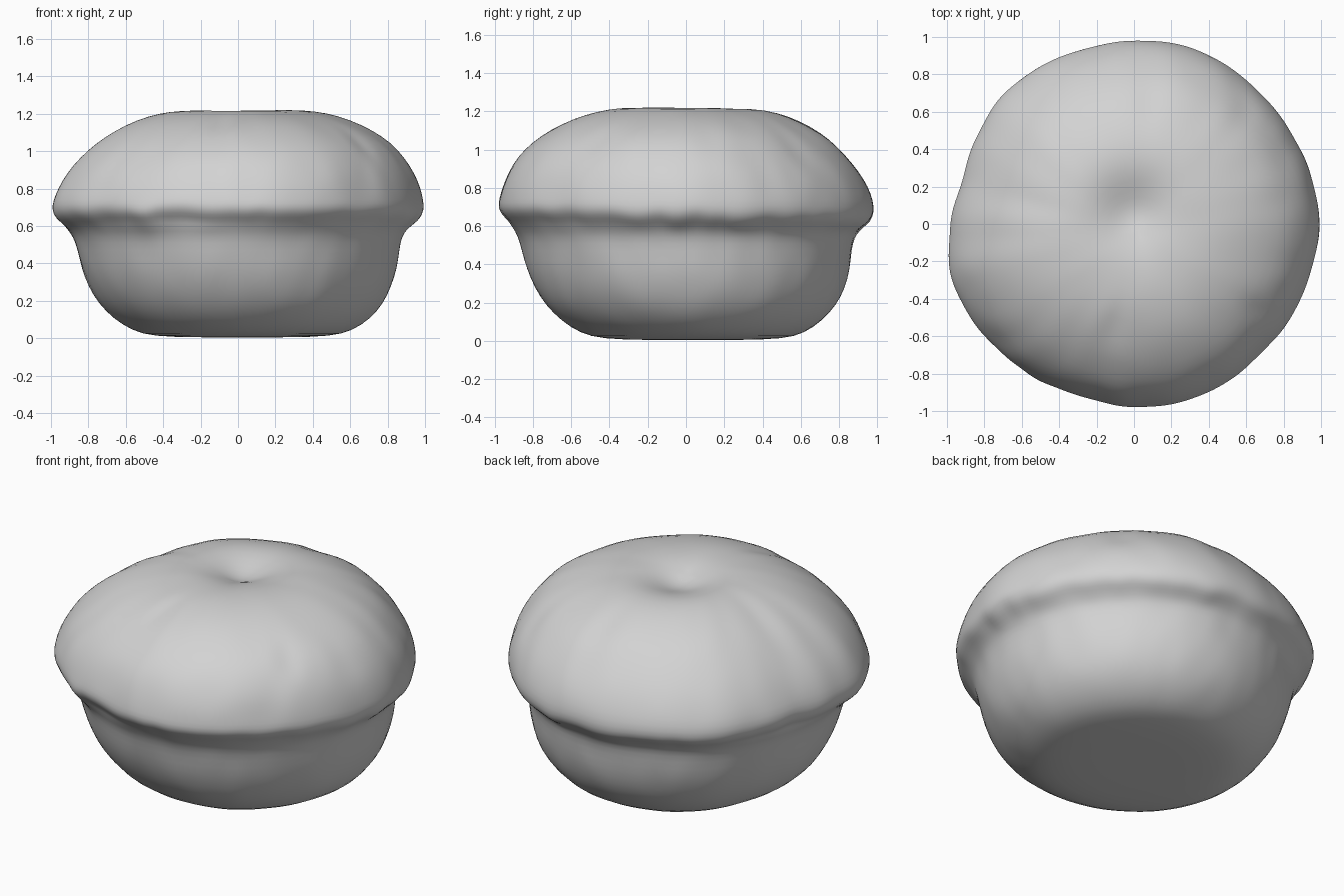
import bpy, bmesh, math
from mathutils import Vector, noise

cube = bpy.data.objects.get("Cube")
if cube:
    bpy.data.objects.remove(cube, do_unlink=True)

crust = bpy.data.materials.new("plain_grey")
crust.use_nodes = True
grey = (0.65, 0.65, 0.65, 1)
crust.diffuse_color = grey
crust.node_tree.nodes["Principled BSDF"].inputs["Base Color"].default_value = grey

SEGMENTS = 96
# Half section of the bun, from the base up over the lip to the top
PROFILE = [(0.25, 0.01), (0.48, 0.015), (0.59, 0.045), (0.69, 0.11), (0.765, 0.19),
           (0.815, 0.28), (0.85, 0.38), (0.868, 0.48), (0.885, 0.55), (0.915, 0.59),
           (0.955, 0.62), (0.99, 0.65), (1.008, 0.69), (1.003, 0.74), (0.98, 0.81),
           (0.94, 0.89), (0.88, 0.97), (0.8, 1.05), (0.7, 1.117), (0.58, 1.173),
           (0.45, 1.21), (0.33, 1.226), (0.22, 1.229), (0.14, 1.229), (0.07, 1.229)]
# Lip radius at even steps round the bun, starting at +x
LIP = [1.0, 0.99, 0.98, 0.98, 0.99, 0.995, 0.98, 0.97, 0.975, 0.975, 0.95, 0.93,
       0.965, 1.0, 0.99, 0.97, 0.955, 0.95, 0.97, 0.98, 0.98, 0.97, 0.98, 0.985]
# Dents and bumps: centre, width, depth towards the middle
DENTS = [((0, 0.08, 1.22), 0.17, 0.08), ((0.66, -0.45, 1.02), 0.06, 0.03),
         ((-0.55, 0.13, 1.16), 0.05, 0.02), ((0.6, 0.58, 1.0), 0.07, 0.02),
         ((0.1, 0.68, 1.1), 0.07, 0.015), ((-0.1, -0.57, 1.15), 0.06, 0.015),
         ((-0.48, -0.77, 0.66), 0.07, -0.03), ((-0.17, -0.8, 0.42), 0.14, -0.015)]


def lip_radius(angle):
    t = angle / math.tau * len(LIP)
    i, f = int(t), t - int(t)
    f = f * f * (3 - 2 * f)
    return LIP[i % len(LIP)] * (1 - f) + LIP[(i + 1) % len(LIP)] * f


def shape(radius, z, angle):
    """Place one point of the section, with the uneven baked surface."""
    near_lip = math.exp(-((z - 0.66) / 0.08) ** 2)
    follow = 1.0 if z > 0.6 else 0.35
    edge = radius * (1 + (lip_radius(angle) - 1) * follow)
    out = Vector((math.cos(angle), math.sin(angle), 0))
    p = out * edge + Vector((0, 0, z))
    # The base and the dome each sit a little off centre
    p += Vector((0.035, 0.04, 0)) * max(0, 1 - z / 0.65)
    p += Vector((0.035, -0.025, 0)) * min(1, max(0, (z - 0.75) / 0.3))
    # Lumps on the sides and a ragged lip
    lumps = noise.noise(p * 3.2) * 0.006 + noise.noise(p * 8) * 0.008
    p += out * lumps * min(1, radius) * (1 - near_lip)
    p.z += (noise.noise(out * 5) * 0.02 + noise.noise(out * 11) * 0.016
            - 0.02 * math.sin(angle)) * near_lip
    if z > 1:
        p.z += 0.012 * p.y + noise.noise(p * 6) * 0.004
    # Local dents
    for centre, width, depth in DENTS:
        c = Vector(centre)
        inward = (Vector((c.x * 0.3, c.y * 0.3, 0.6)) - c).normalized()
        p += inward * depth * math.exp(-((p - c).length / width) ** 2)
    return p


# Bun body and cap as one closed skin
bm = bmesh.new()
rings = []
for r, z in PROFILE:
    rings.append([bm.verts.new(shape(r, z, math.tau * i / SEGMENTS))
                  for i in range(SEGMENTS)])
bottom = bm.verts.new((0.035, 0.04, 0.01))
top = bm.verts.new(shape(0, PROFILE[-1][1], 0))
for i in range(SEGMENTS):
    j = (i + 1) % SEGMENTS
    for low, high in zip(rings, rings[1:]):
        bm.faces.new((low[i], low[j], high[j], high[i]))
    bm.faces.new((bottom, rings[0][j], rings[0][i]))
    bm.faces.new((top, rings[-1][i], rings[-1][j]))

# Centre the skin and stand it just above the ground
lows = [min(v.co[k] for v in bm.verts) for k in range(3)]
highs = [max(v.co[k] for v in bm.verts) for k in range(3)]
shift = Vector(((lows[0] + highs[0]) / 2, (lows[1] + highs[1]) / 2, lows[2] - 0.005))
bmesh.ops.translate(bm, verts=bm.verts, vec=-shift)
bmesh.ops.recalc_face_normals(bm, faces=bm.faces)

mesh = bpy.data.meshes.new("bun")
bm.to_mesh(mesh)
bm.free()
mesh.materials.append(crust)
bun = bpy.data.objects.new("bun", mesh)
bpy.context.collection.objects.link(bun)
for face in mesh.polygons:
    face.use_smooth = True
soften = bun.modifiers.new("soften", "SUBSURF")
soften.levels = soften.render_levels = 1
